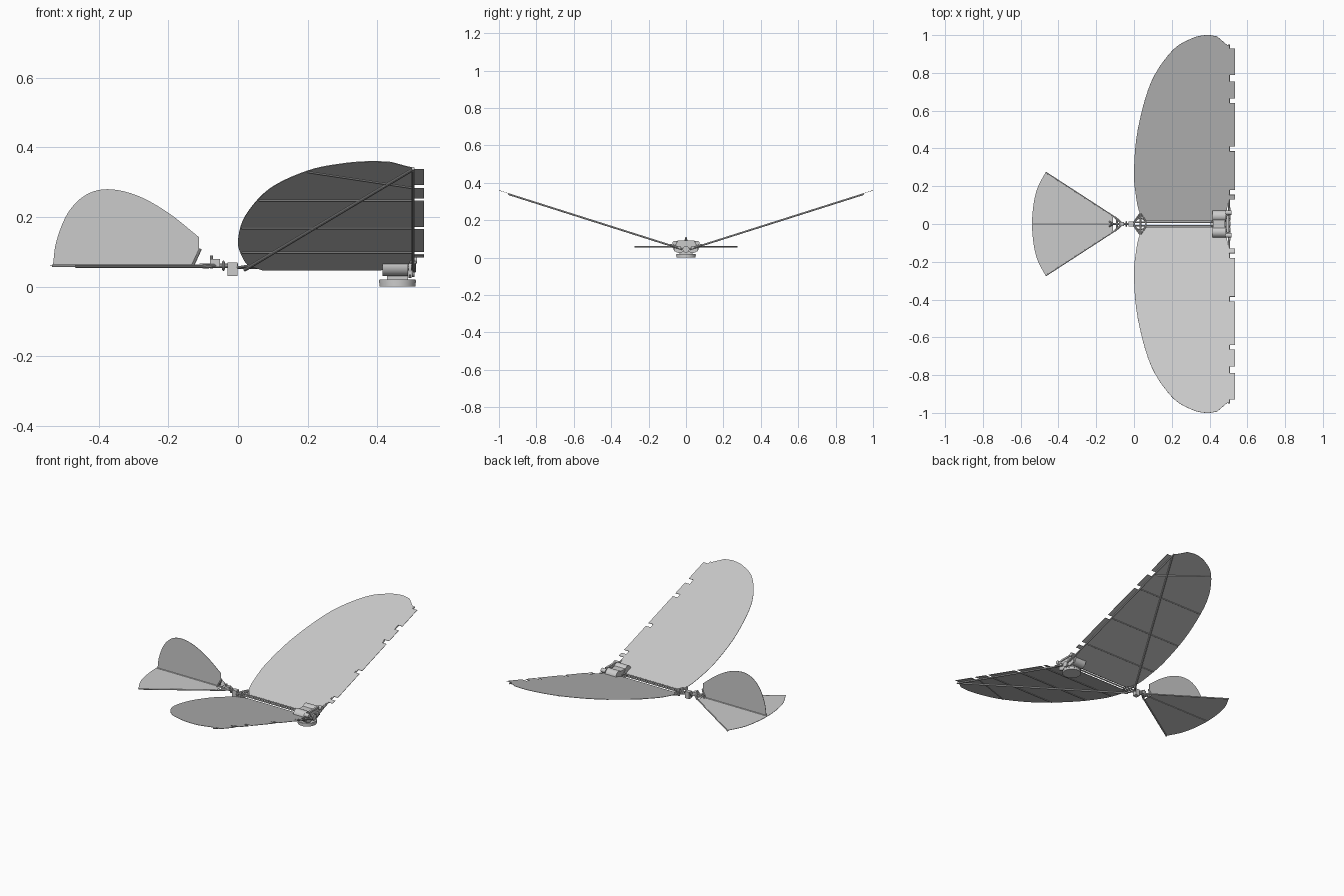
import bpy
import bmesh
import math
from mathutils import Vector

default_cube = bpy.data.objects.get("Cube")
if default_cube:
    bpy.data.objects.remove(default_cube, do_unlink=True)

grey = bpy.data.materials.new("plain grey")
grey.use_nodes = True
grey.diffuse_color = (0.6, 0.6, 0.6, 1)
grey.node_tree.nodes["Principled BSDF"].inputs["Base Color"].default_value = grey.diffuse_color


def finish(obj, name, smooth=False):
    obj.name = name
    obj.data.materials.append(grey)
    if smooth:
        bpy.ops.object.shade_smooth_by_angle()
    return obj


def sheet(name, points, thickness=0.002):
    """Thin flat panel with the given outline."""
    mesh = bpy.data.meshes.new(name)
    bm = bmesh.new()
    bm.faces.new([bm.verts.new(p) for p in points])
    bm.to_mesh(mesh)
    bm.free()
    obj = bpy.data.objects.new(name, mesh)
    bpy.context.collection.objects.link(obj)
    solid = obj.modifiers.new("thickness", "SOLIDIFY")
    solid.thickness = thickness
    solid.offset = 0
    return finish(obj, name)


def rod(name, start, end, radius=0.004, sides=10):
    """Cylinder between two points."""
    start, end = Vector(start), Vector(end)
    axis = end - start
    bpy.ops.mesh.primitive_cylinder_add(vertices=sides, radius=radius, depth=axis.length,
                                        location=(start + end) / 2)
    obj = bpy.context.object
    obj.rotation_euler = axis.to_track_quat("Z", "Y").to_euler()
    return finish(obj, name, True)


def box(name, centre, size):
    bpy.ops.mesh.primitive_cube_add(size=1, location=centre)
    obj = bpy.context.object
    obj.scale = size
    return finish(obj, name)


def ring(name, centre, radius, tube, rotation=(0, 0, 0)):
    bpy.ops.mesh.primitive_torus_add(major_radius=radius, minor_radius=tube, major_segments=28,
                                     minor_segments=8, location=centre, rotation=rotation)
    return finish(bpy.context.object, name, True)


def smooth_curve(points, steps=5):
    """Smooth line through the points."""
    pts = [Vector(p) for p in points]
    pts = [2 * pts[0] - pts[1]] + pts + [2 * pts[-1] - pts[-2]]
    line = []
    for a, b, c, d in zip(pts, pts[1:], pts[2:], pts[3:]):
        for i in range(steps):
            t = i / steps
            line.append(b + (c - a) * t / 2 + (2 * a - 5 * b + 4 * c - d) * t * t / 2
                        + (3 * b - a - 3 * c + d) * t ** 3 / 2)
    return line + [pts[-2]]


# Wing outline: rounded trailing edge, then tabs along the leading edge
spar_x, tab_x = 0.503, 0.535
trailing = smooth_curve([(0.07, 0.015), (0.03, 0.06), (0.01, 0.15), (0, 0.28), (0.02, 0.5),
                         (0.09, 0.75), (0.2, 0.915), (0.3, 0.98), (0.38, 1), (0.44, 0.993)])
outline = [tuple(p) for p in trailing] + [(0.49, 0.95), (spar_x, 0.945)]
for outer, inner in [(0.93, 0.79), (0.755, 0.665), (0.64, 0.41), (0.385, 0.18), (0.155, 0.13)]:
    outline += [(spar_x, outer), (tab_x, outer), (tab_x, inner), (spar_x, inner)]
outline += [(0.49, 0.07), (0.46, 0.03), (0.41, 0.015)]

battens = {
    "inner_batten": ((0.012, 0.18), (spar_x, 0.18)),
    "middle_batten": ((0.01, 0.4), (spar_x, 0.4)),
    "outer_batten": ((0.06, 0.65), (spar_x, 0.65)),
    "tip_batten": ((0.2, 0.91), (spar_x, 0.765)),
    "diagonal_spar": ((0.02, 0.03), (spar_x, 0.94)),
    "leading_spar": ((spar_x, 0.04), (spar_x, 0.95)),
}

for side, label in ((1, "left"), (-1, "right")):
    def on_wing(point, drop=0):
        x, y = point
        return (x, side * y, 0.043 + 0.317 * y - drop)

    sheet(label + "_wing_skin", [on_wing(p) for p in outline])
    for part, (a, b) in battens.items():
        thick = 0.0045 if "spar" in part else 0.0025
        rod(f"{label}_{part}", on_wing(a, thick), on_wing(b, thick), thick)

    # Flapping gear and motor on this side
    rod(label + "_motor", (0.415, side * 0.042, 0.06), (0.488, side * 0.042, 0.06), 0.03, 24)
    rod(label + "_gear", (0.49, side * 0.035, 0.055), (0.498, side * 0.035, 0.055), 0.03, 24)
    rod(label + "_gear_hub", (0.48, side * 0.035, 0.055), (0.512, side * 0.035, 0.055), 0.008)
    rod(label + "_crank_link", (0.507, side * 0.02, 0.045), (0.507, side * 0.085, 0.07), 0.005)
    rod(label + "_wing_hinge", (0.485, side * 0.06, 0.078), (0.515, side * 0.06, 0.078), 0.012, 14)
    rod(label + "_body_rail", (-0.02, side * 0.009, 0.055), (0.48, side * 0.009, 0.055), 0.004)

    # Rear wing anchor
    rod(label + "_anchor_arm", (0.035, 0, 0.055), (0.035, side * 0.055, 0.06), 0.005)
    rod(label + "_anchor_brace", (0.0, side * 0.012, 0.055), (0.03, side * 0.055, 0.06), 0.0035)
    rod(label + "_anchor_front_brace", (0.065, side * 0.012, 0.055),
        (0.035, side * 0.055, 0.06), 0.0035)

    # Tail edge spar, and control wire to its hinge
    rod(label + "_tail_spar", (-0.1, side * 0.035, 0.058), (-0.467, side * 0.273, 0.058), 0.004)
    rod(label + "_tail_bracket", (-0.06, 0, 0.06), (-0.1, side * 0.035, 0.058), 0.006)
    rod(label + "_fin_brace", (-0.13, side * 0.012, 0.06), (-0.108, 0, 0.108), 0.004)

# Nose gearbox and round base
box("gearbox_plate", (0.494, 0, 0.058), (0.008, 0.125, 0.05))
box("motor_mount", (0.45, 0, 0.065), (0.065, 0.045, 0.03))
box("battery_holder", (0.458, 0, 0.032), (0.06, 0.07, 0.035))
rod("battery_disc", (0.458, 0, 0), (0.458, 0, 0.02), 0.052, 40)
rod("battery_rim", (0.458, 0, 0.012), (0.458, 0, 0.018), 0.0535, 40)
rod("crank_wheel", (0.5, 0, 0.045), (0.507, 0, 0.045), 0.018, 20)
box("upper_cross_bar", (0.497, 0, 0.086), (0.012, 0.09, 0.01))

# Rear joint and tail actuator
ring("rear_anchor_ring", (0.033, 0, 0.056), 0.03, 0.003)
box("actuator_box", (-0.016, 0, 0.05), (0.028, 0.026, 0.04))
rod("tail_joint", (-0.11, 0, 0.06), (0.0, 0, 0.06), 0.006)
box("actuator_clip", (-0.066, 0, 0.068), (0.028, 0.022, 0.022))
rod("clip_post", (-0.076, 0, 0.052), (-0.076, 0, 0.09), 0.005)
ring("joint_collar", (-0.042, 0, 0.06), 0.011, 0.004, (0, math.pi / 2, 0))
rod("joint_cross_pin", (-0.09, -0.028, 0.06), (-0.09, 0.028, 0.06), 0.005)

# Fan-shaped tailplane and its keel
rear_arc = smooth_curve([(-0.467, 0.276, 0.06), (-0.515, 0.18, 0.06), (-0.537, 0.06, 0.06),
                         (-0.537, -0.06, 0.06), (-0.515, -0.18, 0.06), (-0.467, -0.276, 0.06)])
sheet("tailplane", [(-0.11, 0.04, 0.06)] + rear_arc + [(-0.11, -0.04, 0.06)])
rod("tail_keel", (-0.535, 0, 0.06), (-0.1, 0, 0.06), 0.004)

# Upright fin
fin_edge = smooth_curve([(-0.532, 0, 0.06), (-0.522, 0, 0.13), (-0.49, 0, 0.21), (-0.44, 0, 0.262),
                         (-0.375, 0, 0.28), (-0.29, 0, 0.262), (-0.2, 0, 0.212), (-0.112, 0, 0.142)])
sheet("tail_fin", fin_edge + [Vector((-0.112, 0, 0.11)), Vector((-0.132, 0, 0.06))])
